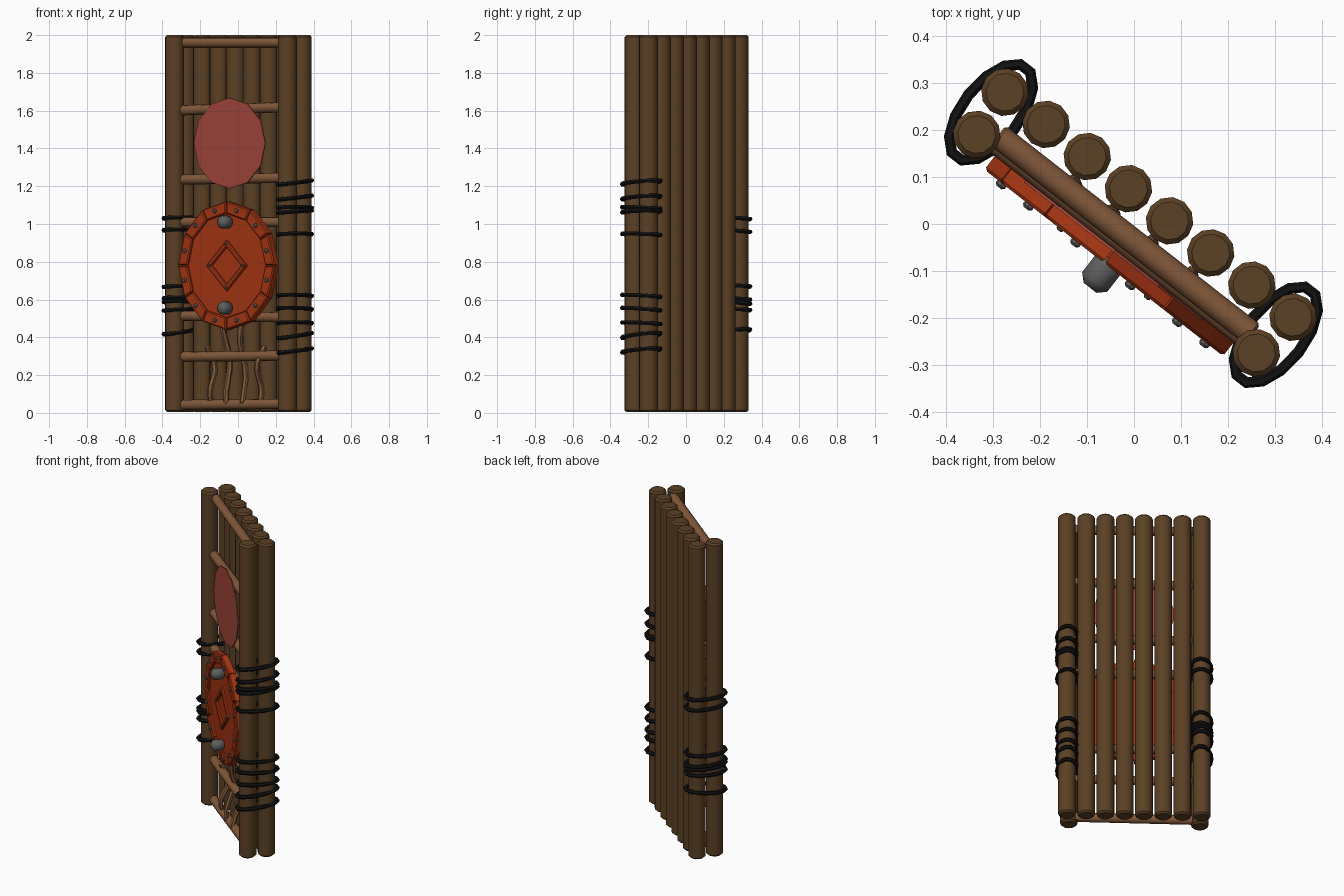
import bpy, bmesh, math, random
from mathutils import Matrix, Vector

random.seed(4)
cube = bpy.data.objects.get("Cube")
if cube:
    bpy.data.objects.remove(cube)

# The wall is built facing -y, then every part is turned about z
TURN = Matrix.Rotation(math.radians(-38), 4, 'Z')
POST_H = 2.0


def material(name, rgb):
    m = bpy.data.materials.new(name)
    m.use_nodes = True
    m.diffuse_color = (*rgb, 1)
    bsdf = next(n for n in m.node_tree.nodes if n.type == 'BSDF_PRINCIPLED')
    bsdf.inputs["Base Color"].default_value = (*rgb, 1)
    return m


DARK_WOOD = material("dark wood", (0.105, 0.052, 0.018))
LIGHT_WOOD = material("light wood", (0.22, 0.098, 0.042))
RED = material("red paint", (0.38, 0.035, 0.006))
FADED_RED = material("faded red", (0.36, 0.062, 0.045))
IRON = material("iron", (0.11, 0.11, 0.11))
ROPE = material("black rope", (0.006, 0.006, 0.006))


def finish(name, mesh, mat, smooth=None):
    ob = bpy.data.objects.new(name, mesh)
    bpy.context.collection.objects.link(ob)
    mesh.materials.clear()
    mesh.materials.append(mat)
    mesh.transform(TURN)
    if smooth:
        bpy.ops.object.select_all(action='DESELECT')
        ob.select_set(True)
        bpy.context.view_layer.objects.active = ob
        bpy.ops.object.shade_smooth_by_angle(angle=math.radians(smooth))
    return ob


def rod(name, start, end, radius, mat, sides=12, bevel=0.0, smooth=40):
    """Cylinder between two points, with optionally bevelled ends."""
    start, end = Vector(start), Vector(end)
    axis = end - start
    bm = bmesh.new()
    bmesh.ops.create_cone(bm, cap_ends=True, segments=sides, radius1=radius,
                          radius2=radius, depth=axis.length)
    if bevel:
        rims = [e for e in bm.edges if abs(e.verts[0].co.z - e.verts[1].co.z) < 1e-5]
        bmesh.ops.bevel(bm, geom=rims, offset=bevel, segments=1, affect='EDGES')
    turn = axis.to_track_quat('Z', 'Y').to_matrix().to_4x4()
    bm.transform(Matrix.Translation((start + end) / 2) @ turn)
    mesh = bpy.data.meshes.new(name)
    bm.to_mesh(mesh)
    bm.free()
    return finish(name, mesh, mat, smooth)


def tube(name, points, radius, mat, cyclic=False):
    """Round bar along a path."""
    curve = bpy.data.curves.new(name, 'CURVE')
    curve.dimensions = '3D'
    curve.bevel_depth = radius
    curve.bevel_resolution = 1
    curve.use_fill_caps = True
    spline = curve.splines.new('POLY')
    spline.points.add(len(points) - 1)
    for p, co in zip(spline.points, points):
        p.co = (*co, 1)
    spline.use_cyclic_u = cyclic
    temp = bpy.data.objects.new(name + " path", curve)
    mesh = bpy.data.meshes.new_from_object(temp)
    bpy.data.objects.remove(temp)
    return finish(name, mesh, mat, 50)


def plate(name, outline, back, front, mat, bevel=0.0):
    """Extrude an (x, z) outline forward from depth back to depth front."""
    bm = bmesh.new()
    face = bm.faces.new([bm.verts.new((x, -back, z)) for x, z in outline])
    moved = bmesh.ops.extrude_face_region(bm, geom=[face])["geom"]
    verts = [g for g in moved if isinstance(g, bmesh.types.BMVert)]
    bmesh.ops.translate(bm, verts=verts, vec=(0, back - front, 0))
    if bevel:
        edges = {e for v in verts for e in v.link_edges if all(w in verts for w in e.verts)}
        bmesh.ops.bevel(bm, geom=list(edges), offset=bevel, segments=1, affect='EDGES')
    bmesh.ops.recalc_face_normals(bm, faces=bm.faces)
    mesh = bpy.data.meshes.new(name)
    bm.to_mesh(mesh)
    bm.free()
    return finish(name, mesh, mat)


def ring_point(radius, degrees, z, stretch=1.0):
    a = math.radians(degrees)
    return (radius * math.sin(a) * stretch, z + radius * math.cos(a))


# Back row of logs and the two front posts
for i in range(8):
    x = -0.39 + i * 0.1114
    rod(f"wall_log_{i + 1}", (x, 0.052, 0.005), (x, 0.052, POST_H), 0.051, DARK_WOOD, bevel=0.01)
for side, x in (("right", -0.382), ("left", 0.375)):
    rod(f"front_post_{side}", (x, -0.056, 0.005), (x, -0.056, POST_H), 0.051, DARK_WOOD, bevel=0.01)

# Cross bars between the posts, slightly uneven
for i, (z, tilt) in enumerate([(1.96, 0), (1.61, 0.008), (1.24, 0.005), (1.01, 0),
                               (0.51, -0.004), (0.3, 0.003), (0.045, 0.003)]):
    depth = 0.03 if i == 0 else 0.042
    rod(f"cross_bar_{i + 1}", (-0.345, -depth, z - tilt), (0.345, -depth, z + tilt),
        0.027, LIGHT_WOOD, bevel=0.006)

# Crooked sticks woven into the lower bars
for i, (x, top) in enumerate([(-0.15, 0.35), (-0.045, 0.5), (0.065, 0.5), (0.175, 0.35)]):
    path = []
    for k in range(8):
        t = k / 7
        path.append((x + 0.015 * math.sin(5 * t + i), -0.035 - 0.03 * math.sin(7 * t + i),
                     0.05 + t * (top - 0.05)))
    tube(f"woven_stick_{i + 1}", path, 0.015, LIGHT_WOOD)

# Rope loops lashing each front post to its wall log
lashings = {"right": (-0.387, [1.03, 0.965, 0.67, 0.605, 0.585, 0.545, 0.43]),
            "left": (0.384, [1.22, 1.14, 1.085, 1.065, 0.945, 0.62, 0.55, 0.475, 0.41, 0.33])}
for side, (x, heights) in lashings.items():
    for i, z in enumerate(heights):
        slope = random.uniform(-0.008, 0.015)
        loop = []
        for k in range(14):
            a = math.tau * k / 14
            loop.append((x + 0.061 * math.cos(a), 0.122 * math.sin(a),
                         z + slope * math.sin(a) + 0.004 * math.cos(a)))
        tube(f"rope_{side}_{i + 1}", loop, 0.012, ROPE, cyclic=True)

# Plain upper disc
plate("upper_disc", [ring_point(0.24, k * 30, 1.428) for k in range(12)], 0.068, 0.074, FADED_RED)

# Shield: backing board, segmented rim and rivets
SZ = 0.78
SQUASH = 0.95
plate("shield_board", [ring_point(0.325, k * 30, SZ, SQUASH) for k in range(12)], 0.066, 0.09, RED)
for k in range(12):
    a, b = k * 30 + 0.4, k * 30 + 29.6
    corners = [ring_point(r, d, SZ, SQUASH) for r, d in ((0.34, a), (0.34, b), (0.275, b), (0.275, a))]
    plate(f"shield_rim_{k + 1}", corners, 0.064, 0.105, RED, bevel=0.006)
    x, z = ring_point(0.3, k * 30 + 15, SZ, SQUASH)
    rod(f"rim_rivet_{k + 1}", (x, -0.1, z), (x, -0.116, z), 0.012, IRON, sides=8, bevel=0.005)

# Raised diamond frame with corner rivets
diamond = [(0, 1), (1, 0), (0, -1), (-1, 0)]
for k in range(4):
    (x1, z1), (x2, z2) = diamond[k], diamond[(k + 1) % 4]
    bar = [(x * s, SZ + z * s) for x, z, s in
           ((x1, z1, 0.135), (x2, z2, 0.135), (x2, z2, 0.1), (x1, z1, 0.1))]
    plate(f"diamond_bar_{k + 1}", bar, 0.088, 0.104, RED, bevel=0.005)
    x, z = x1 * 0.118, SZ + z1 * 0.118
    rod(f"diamond_rivet_{k + 1}", (x, -0.1, z), (x, -0.11, z), 0.008, IRON, sides=8, bevel=0.003)

# Iron knobs above and below the diamond
for name, z in (("upper", SZ + 0.23), ("lower", SZ - 0.225)):
    rod(f"{name}_knob", (0.01, -0.085, z), (0.01, -0.165, z), 0.034, IRON, bevel=0.016, smooth=60)
